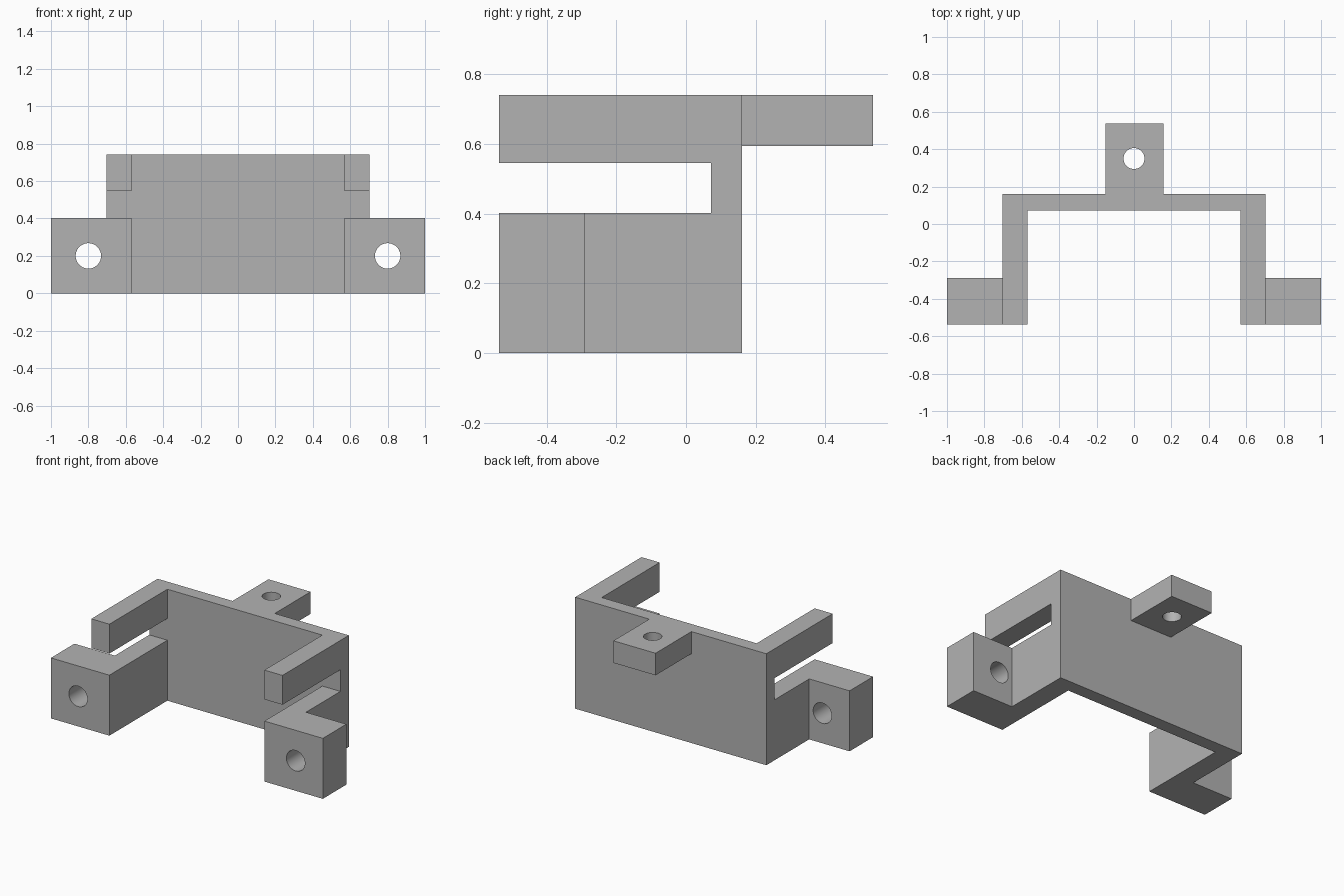
import bpy
import bmesh
from math import radians
from mathutils import Matrix, Vector

cube = bpy.data.objects.get("Cube")
if cube:
    bpy.data.objects.remove(cube)

# Single grey material
grey = bpy.data.materials.new("plain grey")
grey.use_nodes = True
colour = (0.45, 0.45, 0.45, 1)
grey.diffuse_color = colour
grey.node_tree.nodes["Principled BSDF"].inputs["Base Color"].default_value = colour


def make_object(name, bm):
    bmesh.ops.recalc_face_normals(bm, faces=bm.faces[:])
    mesh = bpy.data.meshes.new(name)
    bm.to_mesh(mesh)
    bm.free()
    mesh.materials.append(grey)
    obj = bpy.data.objects.new(name, mesh)
    bpy.context.collection.objects.link(obj)
    return obj


def box(name, low, high):
    low, high = Vector(low), Vector(high)
    bm = bmesh.new()
    bmesh.ops.create_cube(bm, size=1, matrix=Matrix.Translation((low + high) / 2)
                          @ Matrix.Diagonal((*(high - low), 1)))
    return make_object(name, bm)


def drill(name, centre, radius, length, tilt=0):
    bm = bmesh.new()
    bmesh.ops.create_cone(bm, cap_ends=True, segments=48, radius1=radius, radius2=radius,
                          depth=length, matrix=Matrix.Translation(centre)
                          @ Matrix.Rotation(radians(tilt), 4, "X"))
    return make_object(name, bm)


# Main dimensions
outer, inner = 0.703, 0.57
front, wall, back, rear = -0.537, 0.072, 0.16, 0.537
foot_back, foot_top = -0.29, 0.402
arm_bottom, tab_bottom, top = 0.546, 0.594, 0.741
tab_left, tab_right = 0.158, -0.152

# Bracket body: plan outline pulled up to full height
left = [(tab_left, rear), (tab_left, back), (outer, back), (outer, foot_back),
        (1, foot_back), (1, front), (inner, front), (inner, wall)]
right = [(-x, y) for x, y in reversed(left)]
right[-2:] = [(tab_right, back), (tab_right, rear)]
bm = bmesh.new()
outline = bm.faces.new([bm.verts.new((x, y, 0)) for x, y in left + right])
grown = bmesh.ops.extrude_face_region(bm, geom=[outline])
bmesh.ops.translate(bm, vec=(0, 0, top),
                    verts=[g for g in grown["geom"] if isinstance(g, bmesh.types.BMVert)])
bracket = make_object("bracket", bm)

# Cutters: space under the rear tab, arm slots, space above the feet, screw holes
cutters = [box("tab_cutter", (-0.3, back, -0.2), (0.3, 0.8, tab_bottom)),
           drill("tab_hole_cutter", (0, 0.35, 0.7), 0.056, 0.6)]
for side, name in ((1, "left"), (-1, "right")):
    def span(a, b):
        return sorted((a * side, b * side))
    a, b = span(0.5, 1.2)
    cutters.append(box(name + "_slot_cutter", (a, -0.8, foot_top), (b, wall, arm_bottom)))
    a, b = span(outer, 1.2)
    cutters.append(box(name + "_foot_cutter", (a, -0.8, foot_top), (b, -0.1, 1)))
    cutters.append(drill(name + "_foot_hole_cutter", (0.8 * side, -0.4, 0.2), 0.068, 0.6, 90))

for cutter in cutters:
    cut = bracket.modifiers.new(cutter.name, "BOOLEAN")
    cut.operation = "DIFFERENCE"
    cut.solver = "EXACT"
    cut.object = cutter
    cutter.hide_render = True
    cutter.hide_viewport = True

# Apply the cuts and remove the cutters
bpy.context.view_layer.update()
evaluated = bracket.evaluated_get(bpy.context.evaluated_depsgraph_get())
solid = bpy.data.meshes.new_from_object(evaluated)
bracket.modifiers.clear()
bracket.data = solid
for cutter in cutters:
    bpy.data.objects.remove(cutter)

# Smooth hole walls, sharp corners
bpy.context.view_layer.objects.active = bracket
bracket.select_set(True)
bpy.ops.object.shade_smooth_by_angle(angle=radians(30))
